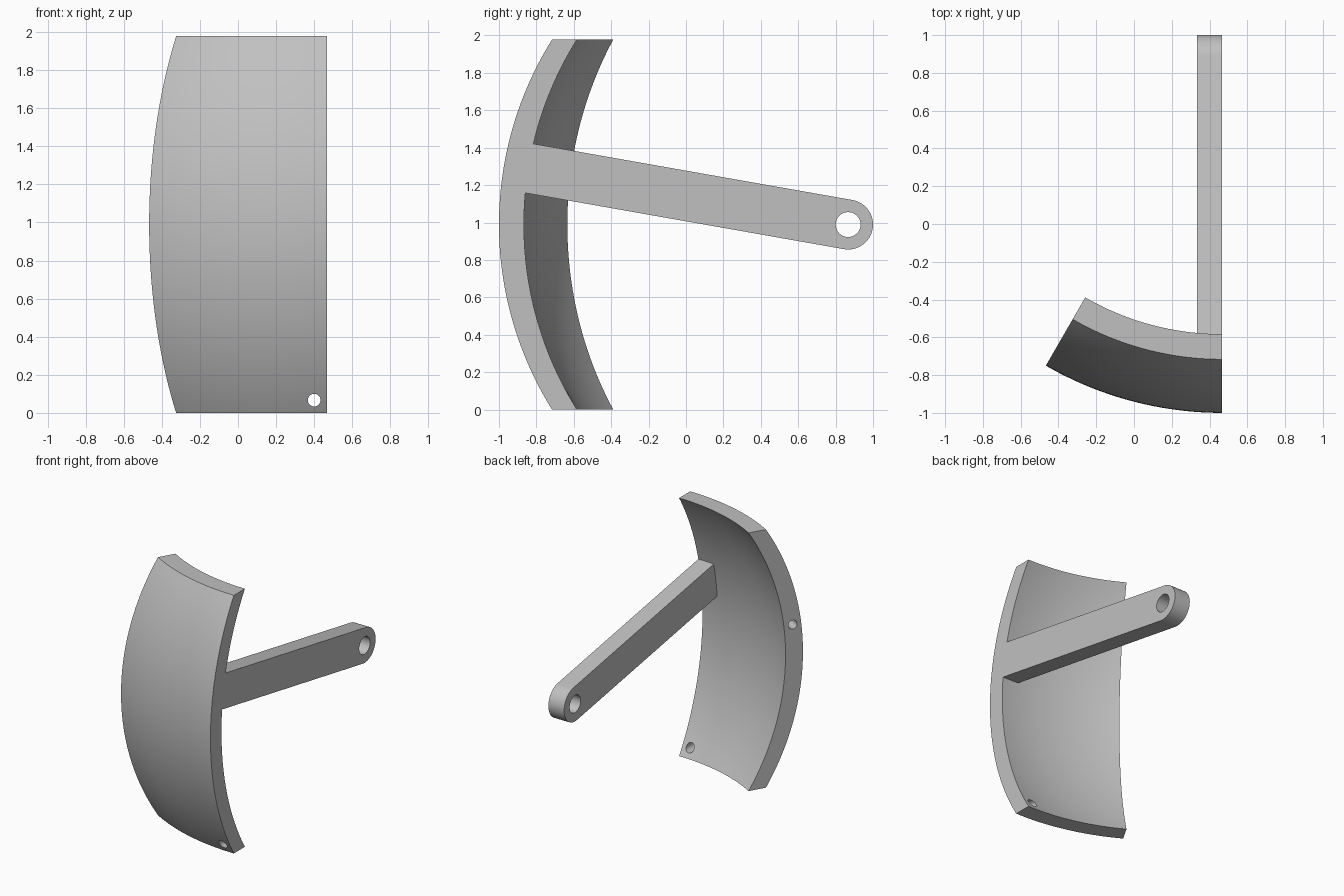
import bpy, bmesh
from math import sin, cos, radians, sqrt, pi
from mathutils import Vector, Matrix

cube = bpy.data.objects.get("Cube")
if cube:
    bpy.data.objects.remove(cube, do_unlink=True)

R = 1.8667                 # outer radius of the shield, about the pivot
T = 0.1333                 # thickness of shield and arm
PIVOT = Vector((0.4667, 0.8667, 0.989))
SWEEP, RISE = radians(30), radians(32)
TILT = radians(10)

grey = bpy.data.materials.new("plain grey")
grey.use_nodes = True
colour = (0.53, 0.53, 0.53, 1)
grey.diffuse_color = colour
grey.node_tree.nodes["Principled BSDF"].inputs["Base Color"].default_value = colour


def loft(name, rings):
    """Solid skinned through matching closed rings, with flat end caps."""
    bm = bmesh.new()
    loops = [[bm.verts.new(p) for p in ring] for ring in rings]
    for a, b in zip(loops, loops[1:]):
        for i in range(len(a)):
            j = (i + 1) % len(a)
            bm.faces.new((a[i], a[j], b[j], b[i]))
    bm.faces.new(loops[0])
    bm.faces.new(loops[-1])
    bmesh.ops.recalc_face_normals(bm, faces=bm.faces)
    mesh = bpy.data.meshes.new(name)
    bm.to_mesh(mesh)
    bm.free()
    obj = bpy.data.objects.new(name, mesh)
    obj.data.materials.append(grey)
    bpy.context.collection.objects.link(obj)
    return obj


def rod(name, centre, direction, radius, length):
    """Round cutter centred on a point."""
    turn = Vector((0, 0, 1)).rotation_difference(Vector(direction)).to_matrix()
    ring = [(radius * cos(a), radius * sin(a)) for a in (2 * pi * i / 32 for i in range(32))]
    return loft(name, [[Vector(centre) + turn @ Vector((x, y, z)) for x, y in ring]
                       for z in (-length / 2, length / 2)])


def combine(target, tool, operation):
    mod = target.modifiers.new(operation.lower(), "BOOLEAN")
    mod.operation, mod.object, mod.solver = operation, tool, "EXACT"
    bpy.context.view_layer.objects.active = target
    bpy.ops.object.modifier_apply(modifier=mod.name)
    bpy.data.objects.remove(tool, do_unlink=True)


# Shield: a curved strip profile swept around the vertical pivot axis
heights = [R * sin(RISE * i / 24) for i in range(-24, 25)]
outer = [(sqrt(R * R - h * h), h) for h in heights]
profile = outer + [(r - T, h) for r, h in reversed(outer)]
rings = []
for k in range(25):
    a = SWEEP * k / 24
    rings.append([PIVOT + Vector((-r * sin(a), -r * cos(a), h)) for r, h in profile])
shield = loft("shield", rings)

# Arm: round-ended bar tilted up from the pivot into the shield
tilt = Matrix.Rotation(-TILT, 3, "X")
bar = [(T * cos(a), T * sin(a)) for a in (-pi / 2 + pi * i / 32 for i in range(33))]
bar += [(0.04 - R, T), (0.04 - R, -T)]
arm = loft("arm", [[PIVOT + tilt @ Vector((x, y, z)) for y, z in bar] for x in (0, -T)])
combine(arm, rod("pivot_cutter", PIVOT, (1, 0, 0), T / 2, 1), "DIFFERENCE")

# Small holes: one through the lower corner, one blind in the far end
corner = PIVOT + Vector((-T / 2, -1.5, 0.067 - PIVOT.z))
combine(shield, rod("corner_cutter", corner, (0, 1, 0), T / 4, 1), "DIFFERENCE")
reach = R - T / 2 - 0.012
end = PIVOT + Vector((-reach * sin(SWEEP), -reach * cos(SWEEP), 0.22))
combine(shield, rod("end_cutter", end, (cos(SWEEP), -sin(SWEEP), 0), T / 4, 0.27), "DIFFERENCE")

# Join into one solid with crisp edges
combine(shield, arm, "UNION")
shield.name = "shield_with_arm"
bpy.ops.object.select_all(action="DESELECT")
shield.select_set(True)
bpy.context.view_layer.objects.active = shield
bpy.ops.object.shade_smooth_by_angle(angle=radians(30))
